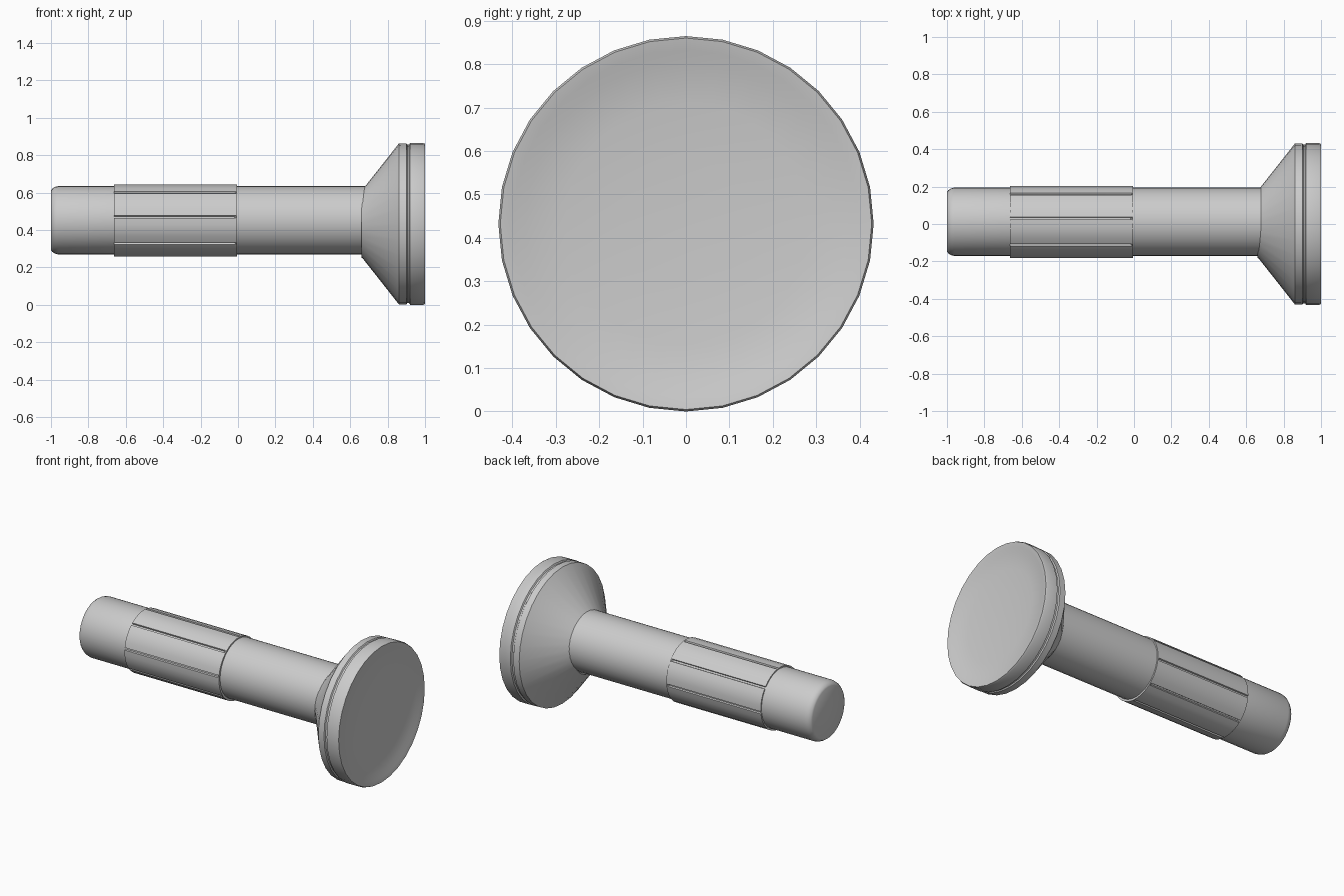
import bpy, bmesh, math

if "Cube" in bpy.data.objects:
    bpy.data.objects.remove(bpy.data.objects["Cube"])

SIDES = 32


def finish(name, bm, angle=35):
    bmesh.ops.remove_doubles(bm, verts=bm.verts, dist=1e-5)
    bmesh.ops.recalc_face_normals(bm, faces=bm.faces)
    me = bpy.data.meshes.new(name)
    bm.to_mesh(me)
    bm.free()
    ob = bpy.data.objects.new(name, me)
    bpy.context.collection.objects.link(ob)
    bpy.ops.object.select_all(action='DESELECT')
    ob.select_set(True)
    bpy.context.view_layer.objects.active = ob
    bpy.ops.object.shade_smooth_by_angle(angle=math.radians(angle))
    return ob


def loft(bm, rings):
    for a, b in zip(rings, rings[1:]):
        n = len(a)
        for i in range(n):
            j = (i + 1) % n
            bm.faces.new((a[i], a[j], b[j], b[i]))


def lathe_x(name, profile, cy, cz, angle=35):
    """Revolve (x, radius) points about an x-parallel axis, capping both ends."""
    bm = bmesh.new()
    rings = []
    for x, r in profile:
        rings.append([bm.verts.new((x, cy + r * math.sin(t), cz + r * math.cos(t)))
                      for t in (2 * math.pi * k / SIDES for k in range(SIDES))])
    loft(bm, rings)
    bm.faces.new(rings[0])
    bm.faces.new(rings[-1])
    return finish(name, bm, angle)


# Barrel with rounded tail end
lathe_x("barrel", [(-1, 0.158), (-0.994, 0.168), (-0.98, 0.178), (-0.96, 0.183),
                   (-0.66, 0.183), (0.0, 0.183), (0.68, 0.183)], 0.012, 0.452)

# Flared head with a seam groove, ending in a rim
lathe_x("head", [(0.66, 0.18), (0.668, 0.186), (0.86, 0.43), (0.90, 0.431),
                 (0.905, 0.424), (0.915, 0.424), (0.92, 0.4325),
                 (0.99, 0.4325), (1.0, 0.428), (0.995, 0.40), (0.985, 0.37),
                 (0.975, 0.28), (0.968, 0.15), (0.966, 0.03)], 0, 0.4325)

# Grip sleeve: eight panels separated by lengthwise grooves
R, DEPTH, HALF = 0.193, 0.011, math.radians(2.2)
section = []
for k in range(8):
    a = math.radians(6 + 45 * k)
    section += [(a - HALF, R), (a - HALF * 0.6, R - DEPTH),
                (a + HALF * 0.6, R - DEPTH), (a + HALF, R)]
    span = math.radians(45) - 2 * HALF
    section += [(a + HALF + span * s / 4, R) for s in (1, 2, 3)]

bm = bmesh.new()
rings = []
for x, grooved in ((-0.662, True), (-0.02, True), (-0.012, False), (-0.005, False)):
    ring = []
    for t, r in section:
        r = r if grooved else R
        ring.append(bm.verts.new((x, 0.010 - r * math.cos(t), 0.450 + r * math.sin(t))))
    rings.append(ring)
loft(bm, rings)
bm.faces.new(rings[0])
bm.faces.new(rings[-1])
finish("grip_sleeve", bm)
